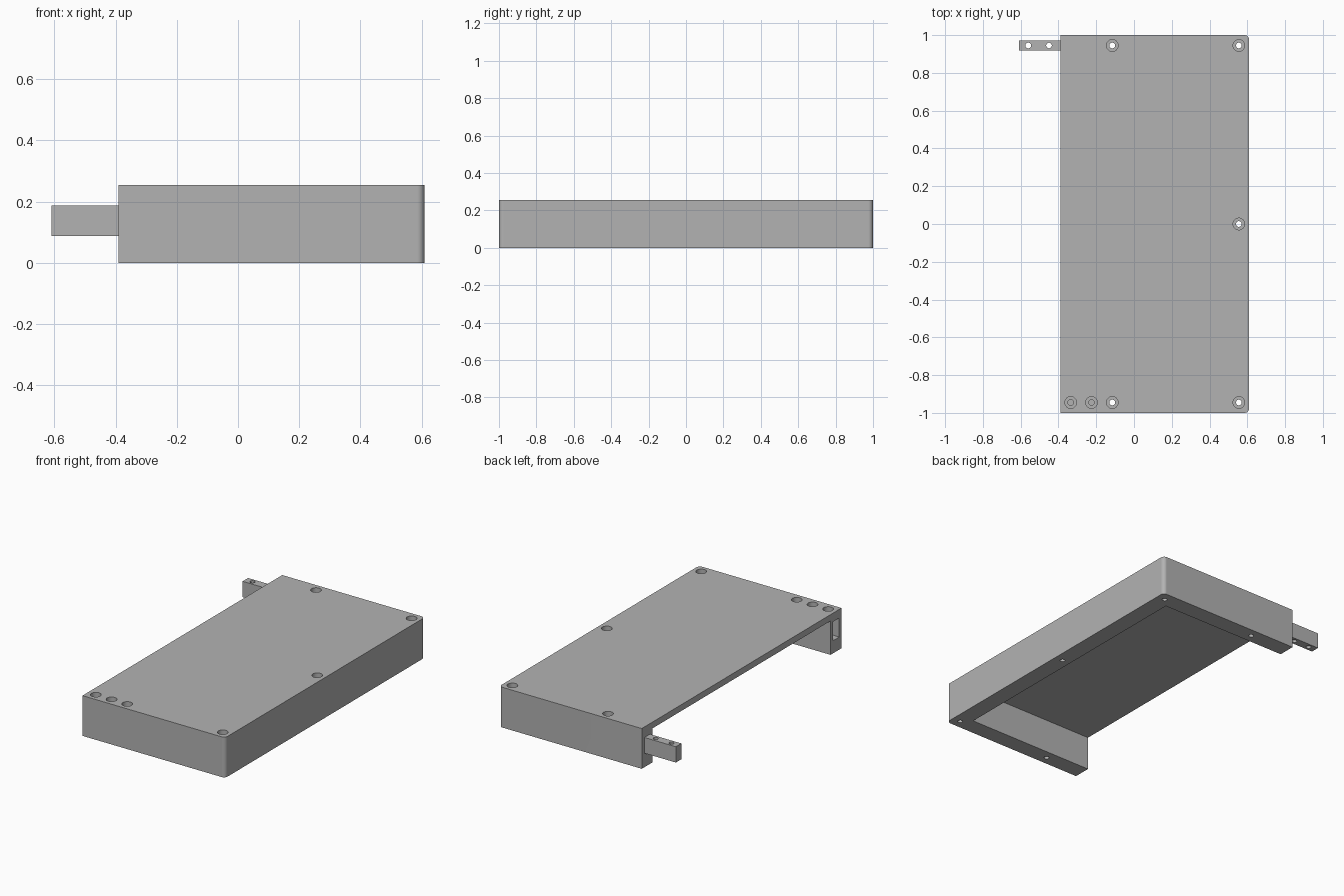
import bpy
import bmesh
import math
from mathutils import Matrix

cube = bpy.data.objects.get("Cube")
if cube:
    bpy.data.objects.remove(cube, do_unlink=True)

grey = bpy.data.materials.new("plain_grey")
grey.use_nodes = True
GREY = (0.45, 0.45, 0.45, 1)
grey.diffuse_color = GREY
grey.node_tree.nodes["Principled BSDF"].inputs["Base Color"].default_value = GREY

HEIGHT, WALL, PLATE = 0.255, 0.11, 0.04
LEFT, RIGHT = -0.39, 0.61          # open side and closed side of the housing
PIN_Y = 0.945                      # centre line of both end walls


def finish(name, bm):
    mesh = bpy.data.meshes.new(name)
    bm.to_mesh(mesh)
    bm.free()
    mesh.materials.append(grey)
    obj = bpy.data.objects.new(name, mesh)
    bpy.context.collection.objects.link(obj)
    return obj


def box(name, x, y, z, round_right=0):
    bm = bmesh.new()
    bmesh.ops.create_cube(bm, size=1)
    for v in bm.verts:
        v.co = [lo + (c + 0.5) * (hi - lo) for c, (lo, hi) in zip(v.co, (x, y, z))]
    if round_right:
        edges = [e for e in bm.edges
                 if all(abs(v.co.x - x[1]) < 1e-4 for v in e.verts)
                 and abs(e.verts[0].co.z - e.verts[1].co.z) > 1e-4]
        bmesh.ops.bevel(bm, geom=edges, offset=round_right, segments=6,
                        profile=0.5, affect='EDGES')
    return finish(name, bm)


def drill(x, y, z, radius):
    bm = bmesh.new()
    bmesh.ops.create_cone(bm, cap_ends=True, segments=32, radius1=radius,
                          radius2=radius, depth=z[1] - z[0],
                          matrix=Matrix.Translation((x, y, sum(z) / 2)))
    return finish("drill", bm)


def cut(target, cutters):
    bpy.context.view_layer.objects.active = target
    for cutter in cutters:
        cutter.hide_render = True
        mod = target.modifiers.new("cut", 'BOOLEAN')
        mod.operation = 'DIFFERENCE'
        mod.solver = 'EXACT'
        mod.object = cutter
        bpy.ops.object.modifier_apply(modifier=mod.name)
        bpy.data.objects.remove(cutter, do_unlink=True)


def smooth(obj):
    bpy.ops.object.select_all(action='DESELECT')
    obj.select_set(True)
    bpy.context.view_layer.objects.active = obj
    bpy.ops.object.shade_smooth_by_angle(angle=math.radians(30))
    mod = obj.modifiers.new("even_shading", 'WEIGHTED_NORMAL')
    mod.keep_sharp = True


# Housing: top plate with three walls, open below and on one long side
housing = box("housing", (LEFT, RIGHT), (-1, 1), (0, HEIGHT), round_right=0.025)
cutters = [
    box("cavity", (LEFT - 0.1, RIGHT - WALL), (WALL - 1, 1 - WALL),
        (-0.1, HEIGHT - PLATE)),
    # Socket in the front wall that takes a matching tongue
    box("socket", (LEFT - 0.1, LEFT + 0.23), (-PIN_Y - 0.032, -PIN_Y + 0.032),
        (0.08, 0.2)),
]

# Counterbored screw holes: through the walls, or only down into the socket
through = [(-0.115, PIN_Y), (0.555, PIN_Y), (0.555, 0),
           (0.555, -PIN_Y), (-0.115, -PIN_Y)]
socket_holes = [(-0.335, -PIN_Y), (-0.225, -PIN_Y)]
for holes, bottom in ((through, -0.1), (socket_holes, 0.14)):
    for x, y in holes:
        cutters.append(drill(x, y, (HEIGHT - 0.03, HEIGHT + 0.1), 0.031))
        cutters.append(drill(x, y, (bottom, HEIGHT + 0.1), 0.015))
cut(housing, cutters)
smooth(housing)

# Tongue on the back wall with two pin holes
tongue = box("tongue", (-0.61, LEFT), (PIN_Y - 0.0275, PIN_Y + 0.0275), (0.088, 0.188))
cut(tongue, [drill(x, PIN_Y, (0, HEIGHT), 0.015) for x in (-0.56, -0.45)])
smooth(tongue)
